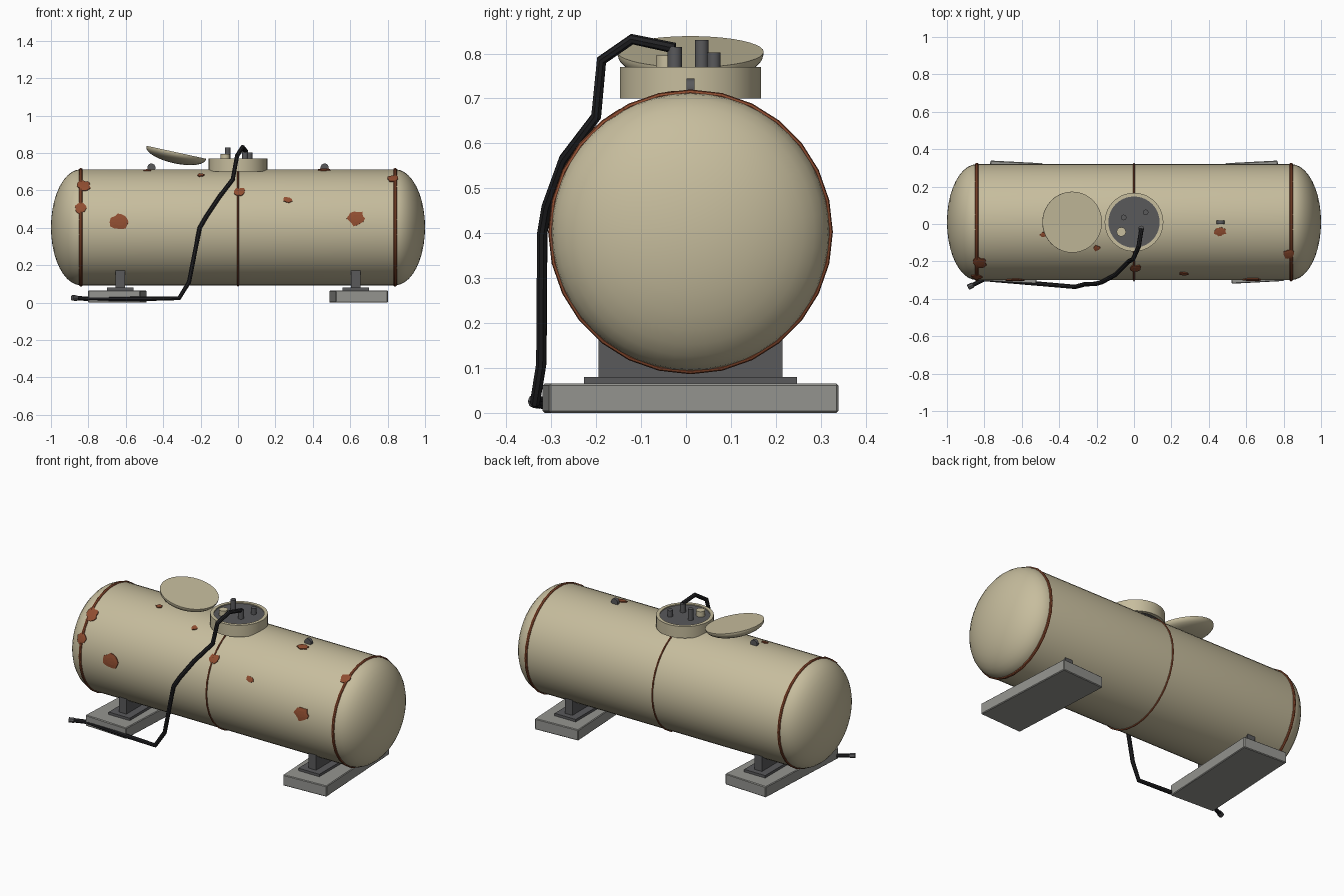
import bpy, bmesh, math, random
from mathutils import Vector

if "Cube" in bpy.data.objects:
    bpy.data.objects.remove(bpy.data.objects["Cube"])

random.seed(4)
CY, CZ, R, HALF = 0.01, 0.403, 0.31, 0.84   # tank axis, radius, straight half length


def mat(name, c):
    m = bpy.data.materials.new(name)
    m.diffuse_color = (*c, 1)
    m.use_nodes = True
    m.node_tree.nodes["Principled BSDF"].inputs["Base Color"].default_value = m.diffuse_color
    return m


CREAM = mat("cream_paint", (0.57, 0.51, 0.34))
RUST = mat("rust", (0.28, 0.075, 0.03))
RUBBER = mat("rubber", (0.015, 0.015, 0.017))
STEEL = mat("dark_steel", (0.10, 0.10, 0.105))
CONCRETE = mat("concrete", (0.30, 0.30, 0.28))


def finish(bm, name, m, loc=(0, 0, 0), rot=(0, 0, 0), smooth=True):
    bmesh.ops.recalc_face_normals(bm, faces=bm.faces)
    me = bpy.data.meshes.new(name)
    bm.to_mesh(me)
    bm.free()
    ob = bpy.data.objects.new(name, me)
    bpy.context.collection.objects.link(ob)
    ob.location, ob.rotation_euler = loc, rot
    me.materials.append(m)
    if smooth:
        bpy.ops.object.select_all(action='DESELECT')
        ob.select_set(True)
        bpy.context.view_layer.objects.active = ob
        bpy.ops.object.shade_smooth_by_angle(angle=math.radians(35))
    return ob


def lathe(name, prof, m, n=40, closed=False, **kw):
    """Spin a (radius, height) profile around z."""
    bm = bmesh.new()
    vs = [bm.verts.new((r, 0, h)) for r, h in prof]
    pairs = list(zip(vs, vs[1:])) + ([(vs[-1], vs[0])] if closed else [])
    es = [bm.edges.new(p) for p in pairs]
    bmesh.ops.spin(bm, geom=vs + es, cent=(0, 0, 0), axis=(0, 0, 1),
                   angle=2 * math.pi, steps=n, use_duplicate=False)
    bmesh.ops.remove_doubles(bm, verts=bm.verts, dist=1e-5)
    return finish(bm, name, m, **kw)


def box(name, size, m, loc, rot=0, bevel=0.0):
    bm = bmesh.new()
    bmesh.ops.create_cube(bm, size=1)
    bmesh.ops.scale(bm, vec=size, verts=bm.verts)
    if bevel:
        bmesh.ops.bevel(bm, geom=bm.edges[:], offset=bevel, segments=1, affect='EDGES')
    return finish(bm, name, m, loc, (0, 0, rot), False)


def rod(name, r, h, m, loc, n=16, rot=(0, 0, 0)):
    return lathe(name, [(0, 0), (r, 0), (r, h), (0, h)], m, n, loc=loc, rot=rot)


# tank shell with elliptical ends
cap = [(R * math.sin(t), HALF + 0.16 * math.cos(t))
       for t in [i * math.pi / 20 for i in range(11)]]
along_x = (0, math.pi / 2, 0)
lathe("tank_shell", cap + [(r, -h) for r, h in reversed(cap)], CREAM, 48,
      loc=(0, CY, CZ), rot=along_x)

# weld seams
for name, x, w in (("left_seam", -HALF, 0.009), ("middle_seam", 0, 0.005), ("right_seam", HALF, 0.009)):
    ring = [(R + 0.0 + 0.007 * math.cos(a), w * math.sin(a))
            for a in [i * math.pi / 4 for i in range(8)]]
    lathe(name, ring, RUST, 28, closed=True, loc=(x, CY, CZ), rot=along_x)

# supports and lifting lugs
for s, side in ((-1, "left"), (1, "right")):
    x = 0.63 * s
    tilt = 0.052 * s
    box(side + "_concrete_pad", (0.28, 0.645, 0.065), CONCRETE, (0.645 * s, 0.01, 0.0325), tilt, 0.004)
    box(side + "_base_plate", (0.14, 0.475, 0.016), STEEL, (x, CY, 0.072))
    box(side + "_saddle_web", (0.05, 0.41, 0.10), STEEL, (x, CY, 0.125))
    rod(side + "_lifting_lug", 0.022, 0.018, STEEL, (0.463 * s, CY + 0.009, 0.722),
        rot=(math.pi / 2, 0, 0))

# manway collar and recessed deck
lathe("manway_collar", [(0.157, 0.70), (0.157, 0.77), (0.137, 0.77), (0.137, 0.70)],
      CREAM, 40, closed=True, loc=(0, CY, 0))
rod("manway_deck", 0.139, 0.06, STEEL, (0, CY, 0.704), 40)

# open dished lid
dome = [(0.163 * math.sin(t), -0.005 - 0.055 * math.cos(t))
        for t in [i * math.pi / 16 for i in range(9)]]
lathe("manway_lid", dome + [(0.163, 0), (0, 0)], CREAM, 40,
      loc=(-0.33, CY, 0.804), rot=(0, 0.215, 0))

# deck fittings
rod("vent_pipe", 0.015, 0.07, STEEL, (-0.055, 0.035, 0.76))
rod("gauge_stub", 0.015, 0.042, STEEL, (0.062, 0.062, 0.76))
rod("hose_outlet", 0.016, 0.055, STEEL, (0.038, -0.025, 0.76))
rod("filler_cap", 0.025, 0.036, CREAM, (-0.068, -0.042, 0.76))


# hose and nozzle
def hose(name, pts, r, m):
    cu = bpy.data.curves.new(name, 'CURVE')
    cu.dimensions = '3D'
    cu.bevel_depth, cu.bevel_resolution, cu.use_fill_caps = r, 2, True
    sp = cu.splines.new('POLY')
    sp.points.add(len(pts) - 1)
    for p, c in zip(sp.points, pts):
        p.co = (*c, 1)
    ob = bpy.data.objects.new(name, cu)
    bpy.context.collection.objects.link(ob)
    cu.materials.append(m)
    bpy.ops.object.select_all(action='DESELECT')
    ob.select_set(True)
    bpy.context.view_layer.objects.active = ob
    bpy.ops.object.convert(target='MESH')
    bpy.ops.object.shade_smooth_by_angle(angle=math.radians(35))


hose("supply_hose", [(0.04, -0.025, 0.812), (0.025, -0.12, 0.832), (-0.005, -0.188, 0.785),
                     (-0.028, -0.20, 0.66), (-0.10, -0.272, 0.565), (-0.17, -0.31, 0.46),
                     (-0.205, -0.32, 0.40), (-0.262, -0.322, 0.11), (-0.315, -0.336, 0.024),
                     (-0.50, -0.32, 0.02), (-0.80, -0.295, 0.02), (-0.87, -0.33, 0.025)],
     0.012, RUBBER)
hose("hose_nozzle", [(-0.862, -0.326, 0.024), (-0.887, -0.339, 0.026)], 0.015, STEEL)


# ragged rust patches wrapped over the shell: x, angle from top, half width, half height
def patch(name, x, a, ru, rv):
    bm = bmesh.new()

    def on_shell(u, v, lift):
        over = max(0, abs(x + u) - HALF) / 0.16
        r = R * math.sqrt(1 - min(over, 0.9) ** 2) + lift
        t = a + v / R
        return Vector((x + u, CY - r * math.sin(t), CZ + r * math.cos(t)))

    n = 14
    rim = [(random.uniform(0.72, 1.1), 2 * math.pi * i / n) for i in range(n)]
    mid = bm.verts.new(on_shell(0, 0, 0.006))
    loops = [[bm.verts.new(on_shell(k * f * ru * math.cos(t), k * f * rv * math.sin(t), lift))
              for f, t in rim] for k, lift in ((0.5, 0.006), (1, 0.005), (1, -0.004))]
    for i in range(n):
        j = (i + 1) % n
        bm.faces.new((mid, loops[0][i], loops[0][j]))
        for p, q in zip(loops, loops[1:]):
            bm.faces.new((p[i], q[i], q[j], p[j]))
    finish(bm, name, RUST, smooth=False)


for i, p in enumerate([(-0.63, 1.48, 0.055, 0.05), (-0.825, 0.77, 0.038, 0.04),
                       (-0.84, 1.235, 0.034, 0.03), (0.63, 1.42, 0.052, 0.042),
                       (0.828, 0.58, 0.031, 0.034), (0.01, 0.92, 0.03, 0.03),
                       (0.265, 1.08, 0.027, 0.018), (-0.2, 0.46, 0.021, 0.017),
                       (0.46, 0.16, 0.034, 0.026), (-0.485, 0.22, 0.02, 0.015)]):
    patch("rust_patch_%d" % (i + 1), *p)
